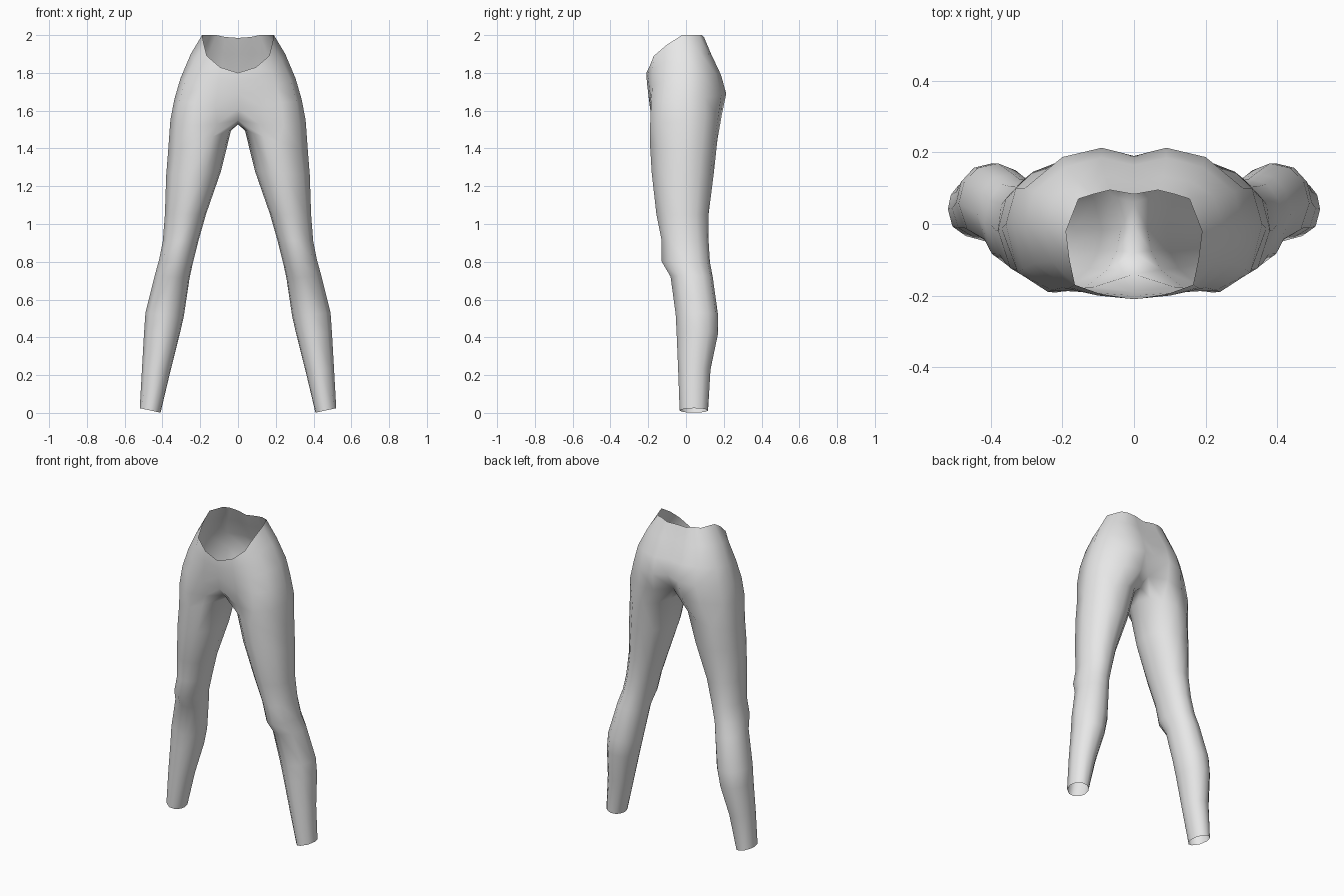
import bpy, bmesh, math

# One half (x > 0) is lofted downwards, then mirrored.
# Pelvis half-rows run from the front centre, round the hip, to the back centre.
waist = [(0, -.21, 1.80), (.095, -.195, 1.83), (.165, -.17, 1.89), (.18, -.10, 1.95), (.19, -.02, 2.0),
         (.155, .07, 2.0), (.115, .083, 2.0), (.067, .095, 1.99), (0, .083, 1.985)]
belly = [(0, -.207, 1.75), (.10, -.20, 1.77), (.18, -.178, 1.81), (.23, -.105, 1.87), (.25, -.01, 1.90),
         (.22, .08, 1.90), (.155, .12, 1.90), (.08, .133, 1.90), (0, .115, 1.90)]
hips = [(0, -.20, 1.69), (.11, -.192, 1.70), (.20, -.178, 1.73), (.28, -.11, 1.76), (.305, 0, 1.77),
        (.28, .09, 1.78), (.19, .16, 1.79), (.09, .185, 1.79), (0, .165, 1.79)]
seat = [(0, -.19, 1.61), (.12, -.185, 1.62), (.23, -.185, 1.64), (.31, -.125, 1.65), (.337, 0, 1.66),
        (.305, .10, 1.67), (.20, .187, 1.68), (.09, .213, 1.69), (0, .19, 1.70)]
# Closed thigh row: outside points, then the crotch points on the centre line
thigh = [(0, -.14, 1.55), (.11, -.175, 1.53), (.24, -.19, 1.52), (.325, -.135, 1.53), (.358, 0, 1.55),
         (.33, .10, 1.56), (.22, .17, 1.565), (.10, .19, 1.58), (0, .13, 1.59),
         (0, .06, 1.545), (0, -.01, 1.527), (0, -.08, 1.53)]

# Leg sections: z, inner x, outer x, front y, back y, tilt
SECTIONS = [(1.44, .037, .37, -.192, .167, -.055), (1.27, .09, .38, -.182, .148, -.01),
            (1.05, .17, .387, -.157, .12, 0), (.91, .21, .398, -.129, .12, 0),
            (.80, .24, .418, -.129, .127, .01), (.72, .257, .44, -.082, .142, .01),
            (.52, .287, .49, -.055, .17, .01), (.42, .31, .497, -.05, .17, .01),
            (.23, .358, .508, -.042, .13, .01), (.013, .41, .52, -.034, .117, .012)]
ANGLES = [220, 245, 275, 320, 0, 32, 62, 95, 125, 150, 180, 200]


def leg_ring(z, x0, x1, y0, y1, tilt):
    ring = []
    for a in ANGLES:
        c, s = math.cos(math.radians(a)), math.sin(math.radians(a))
        ring.append(((x0 + x1) / 2 + c * (x1 - x0) / 2, (y0 + y1) / 2 + s * (y1 - y0) / 2, z + tilt * c))
    return ring


bm = bmesh.new()


def add_row(points):
    return [bm.verts.new(p) for p in points]


def bridge(upper, lower, closed):
    n = len(upper)
    for j in range(n if closed else n - 1):
        k = (j + 1) % n
        bm.faces.new((upper[j], lower[j], lower[k], upper[k]))


# Pelvis
rows = [add_row(r) for r in (waist, belly, hips, seat, thigh)]
for a, b in zip(rows, rows[1:]):
    bridge(a, b, False)

# Leg
above = rows[-1]
for sec in SECTIONS:
    ring = add_row(leg_ring(*sec))
    bridge(above, ring, True)
    above = ring

mesh = bpy.data.meshes.new("leggings")
for f in bm.faces:
    f.smooth = True
bm.to_mesh(mesh)
bm.free()
leggings = bpy.data.objects.new("leggings", mesh)
bpy.context.collection.objects.link(leggings)

# Second half
mirror = leggings.modifiers.new("mirror", "MIRROR")
mirror.use_clip = True
mirror.merge_threshold = .001

# Cloth colour
cloth = bpy.data.materials.new("light grey cloth")
cloth.diffuse_color = (.8, .8, .8, 1)
mesh.materials.append(cloth)
